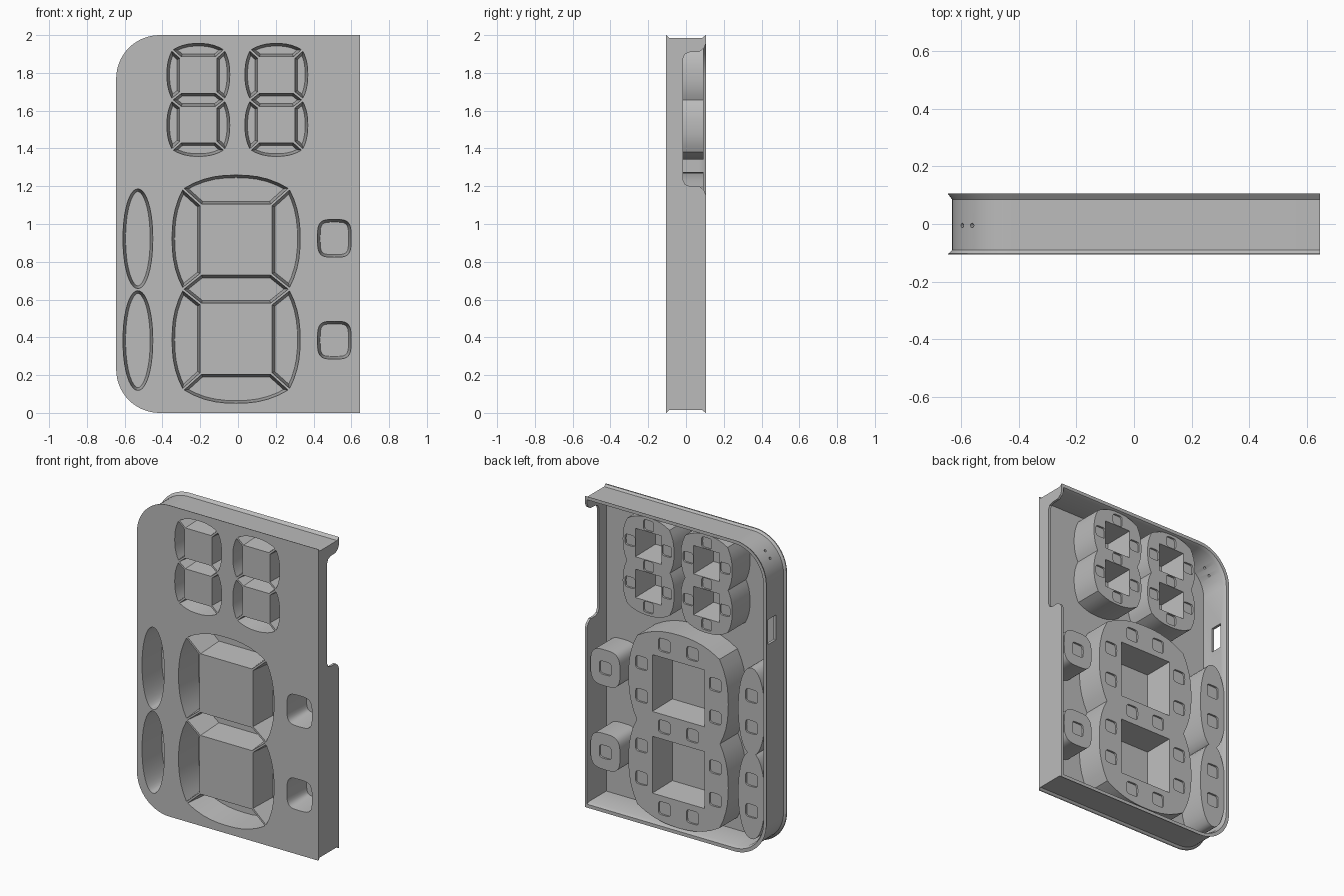
import bpy, bmesh, math
from mathutils import Vector

cube = bpy.data.objects.get("Cube")
if cube:
    bpy.data.objects.remove(cube, do_unlink=True)

grey = bpy.data.materials.new("plain grey")
grey.use_nodes = True
COLOUR = (0.5, 0.5, 0.5, 1)
grey.diffuse_color = COLOUR
grey.node_tree.nodes["Principled BSDF"].inputs["Base Color"].default_value = COLOUR

FRONT, INNER, FLOOR, BACK = -0.105, -0.09, 0.075, 0.092


# ---- helpers: loops are lists of (x, z) ----
def offset(loop, d):
    """Move a counter-clockwise loop inwards by d with mitred corners."""
    out = []
    for i, p in enumerate(loop):
        p = Vector(p)
        e1 = (p - Vector(loop[i - 1])).normalized()
        e2 = (Vector(loop[(i + 1) % len(loop)]) - p).normalized()
        n1, n2 = Vector((-e1.y, e1.x)), Vector((-e2.y, e2.x))
        m = (n1 + n2) / (1 + n1.dot(n2))
        out.append(tuple(p + m * d))
    return out


def place(loop, cx, cz, s=1):
    return [(cx + x * s, cz + z * s) for x, z in loop]


def squircle(cx, cz, a, b, power, count=32):
    def f(v):
        return math.copysign(abs(v) ** (2 / power), v)
    angles = [2 * math.pi * i / count for i in range(count)]
    return [(cx + a * f(math.cos(t)), cz + b * f(math.sin(t))) for t in angles]


def arc(p, q, bulge, count=10):
    """Shallow arc from p towards q bulging to the right; q is left out."""
    p, q = Vector(p), Vector(q)
    d = (q - p).normalized()
    n = Vector((d.y, -d.x))
    return [tuple(p.lerp(q, i / count) + n * bulge * (1 - abs(2 * i / count - 1) ** 2.4))
            for i in range(count)]


def finish(ob):
    ob.data.materials.clear()
    ob.data.materials.append(grey)
    bpy.ops.object.select_all(action='DESELECT')
    ob.select_set(True)
    bpy.context.view_layer.objects.active = ob
    bpy.ops.object.shade_smooth_by_angle(angle=math.radians(28))
    return ob


def from_bmesh(name, bm):
    bmesh.ops.recalc_face_normals(bm, faces=bm.faces)
    me = bpy.data.meshes.new(name)
    bm.to_mesh(me)
    bm.free()
    ob = bpy.data.objects.new(name, me)
    bpy.context.collection.objects.link(ob)
    return ob


def loft(bm, rings, cap=(False, False), ring_closed=False):
    rows = [[bm.verts.new((x, y, z)) for x, z in loop] for y, loop in rings]
    pairs = list(zip(rows, rows[1:])) + ([(rows[-1], rows[0])] if ring_closed else [])
    for a, b in pairs:
        for i in range(len(a)):
            j = (i + 1) % len(a)
            bm.faces.new((a[i], a[j], b[j], b[i]))
    for use, row in zip(cap, (rows[0], rows[-1])):
        if use:
            bm.faces.new(row)


def plate(name, loops, y0, y1):
    """Flat sheet with holes: the first loop is the rim, the others are holes."""
    cu = bpy.data.curves.new(name, 'CURVE')
    cu.dimensions, cu.fill_mode, cu.extrude = '2D', 'BOTH', (y1 - y0) / 2
    for loop in loops:
        sp = cu.splines.new('POLY')
        sp.points.add(len(loop) - 1)
        for pt, (x, z) in zip(sp.points, loop):
            pt.co = (x, z, 0, 1)
        sp.use_cyclic_u = True
    ob = bpy.data.objects.new(name, cu)
    bpy.context.collection.objects.link(ob)
    ob.location.y = (y0 + y1) / 2
    ob.rotation_euler.x = math.pi / 2
    bpy.ops.object.select_all(action='DESELECT')
    ob.select_set(True)
    bpy.context.view_layer.objects.active = ob
    bpy.ops.object.convert(target='MESH')
    return finish(bpy.context.view_layer.objects.active)


def outline(d, right=0.0):
    """Case outline: square on the right, rounded on the left."""
    r, x1, left, low, high = 0.23 - d, 0.645 - right, -0.645 + d, d, 2 - d
    loop = [(x1, low), (x1, high)]
    for cz, start in ((high - r, 90), (low + r, 180)):
        for i in range(17):
            t = math.radians(start + 90 * i / 16)
            loop.append((left + r + r * math.cos(t), cz + r * math.sin(t)))
    return loop


# ---- digit template ----
U, W, TOP, WELL, MID, HIGH = 0.285, 0.06, 0.535, 0.185, 0.08, 0.445


def mirror(loop, sx, sz):
    out = [(x * sx, z * sz) for x, z in loop]
    return out[::-1] if sx * sz < 0 else out


side = arc((U, 0), (U, TOP), W) + [(U, TOP), (WELL, HIGH), (WELL, MID)]
top = arc((U, TOP), (-U, TOP), 0.075) + [(-U, TOP), (-WELL, HIGH), (WELL, HIGH)]
bar = [(U, 0), (WELL, MID), (-WELL, MID), (-U, 0), (-WELL, -MID), (WELL, -MID)]
segments = [mirror(side, a, b) for a in (1, -1) for b in (1, -1)]
segments += [top, mirror(top, 1, -1), bar]
half = arc((U, 0), (U, TOP), W) + arc((U, TOP), (-U, TOP), 0.075) + arc((-U, TOP), (-U, 0), W)
figure = half + [(-x, -z) for x, z in half]
wells = [[(-WELL, a), (WELL, a), (WELL, b), (-WELL, b)] for a, b in ((MID, HIGH), (-HIGH, -MID))]

# ---- light chambers: digits, side lenses and colon dots ----
big_pads = [(x, z) for x in (-0.1, 0.1) for z in (-0.525, 0, 0.525)]
big_pads += [(a * 0.262, b * z) for a in (1, -1) for b in (1, -1) for z in (0.16, 0.37)]
small_pads = [(0, z) for z in (-0.525, 0, 0.525)]
small_pads += [(a * 0.262, b * 0.27) for a in (1, -1) for b in (1, -1)]

chambers = []  # name, outer loop, cavities, wells, recess centres, recess half size
for name, cx, cz, s, pads, size in (("large_digit", -0.01, 0.655, 1, big_pads, 0.042),
                                    ("small_digit_right", -0.21, 1.657, 0.5, small_pads, 0.035),
                                    ("small_digit_left", 0.203, 1.657, 0.5, small_pads, 0.035)):
    chambers.append((name, place(figure, cx, cz, s), [place(g, cx, cz, s) for g in segments],
                     [place(w, cx, cz, s) for w in wells], place(pads, cx, cz, s), size))
for level, cz in (("upper", 0.922), ("lower", 0.383)):
    lens = squircle(-0.53, cz, 0.085, 0.27, 2.1, 40)
    chambers.append((level + "_lens", lens, [lens], [], [(-0.53, cz - 0.1), (-0.53, cz + 0.1)], 0.042))
    dot = squircle(0.51, cz + 0.002, 0.095, 0.106, 3.6)
    chambers.append((level + "_dot", dot, [dot], [], [(0.51, cz)], 0.042))

openings, sockets = [], []
for name, outer, cavities, pits, pads, size in chambers:
    shell = offset(outer, -0.01)
    bm = bmesh.new()
    loft(bm, [(INNER - 0.003, shell), (BACK, shell)])
    for c in cavities:
        mouth = offset(c, 0.006)
        openings.append(mouth)
        loft(bm, [(FRONT, mouth), (FLOOR, offset(c, 0.02))], cap=(False, True))
    for p in pits:
        loft(bm, [(INNER, offset(p, 0.015)), (BACK, p)], cap=(True, False))
    finish(from_bmesh(name + "_chamber", bm))
    recesses = [squircle(x, z, size, size, 5, 24) for x, z in pads]
    plate(name + "_back", [shell] + pits + recesses, FLOOR + 0.005, BACK)
    plate(name + "_recess_floor", [shell] + pits, FLOOR + 0.001, FLOOR + 0.004)
    sockets.append(offset(outer, 0.01))

# ---- front panel and its inner face ----
plate("front_panel", [outline(0)] + openings, FRONT, FRONT + 0.003)
plate("inner_panel", [outline(0.03, 0.01)] + openings, INNER - 0.003, INNER)

# ---- case wall with flared rims ----
bm = bmesh.new()
loft(bm, [(FRONT, outline(0)), (INNER, outline(0.015)), (0.085, outline(0.015)),
          (0.105, outline(0)), (0.105, outline(0.022, 0.015)), (0.085, outline(0.032, 0.015)),
          (FRONT + 0.002, outline(0.032, 0.015))], ring_closed=True)
wall = from_bmesh("case_wall", bm)

# ---- cutters: cable notch, wall slot and two cord holes ----
bm = bmesh.new()
notch = [(0.13, 1.15), (0.105, 1.155), (0.095, 1.18), (0.07, 1.2), (0.02, 1.2), (-0.005, 1.21),
         (-0.017, 1.235), (-0.017, 1.875), (-0.005, 1.9), (0.02, 1.91), (0.07, 1.912),
         (0.095, 1.93), (0.105, 1.955), (0.13, 1.96)]
ends = [[bm.verts.new((x, y, z)) for y, z in notch] for x in (0.6, 0.7)]
for row in ends:
    bm.faces.new(row)
for i in range(len(notch)):
    bm.faces.new((ends[0][i - 1], ends[0][i], ends[1][i], ends[1][i - 1]))
loft(bm, [(-0.015, [(-0.7, 1.37), (-0.56, 1.37), (-0.56, 1.53), (-0.7, 1.53)]),
          (0.065, [(-0.7, 1.37), (-0.56, 1.37), (-0.56, 1.53), (-0.7, 1.53)])], cap=(True, True))
for x, z in ((-0.587, 1.88), (-0.553, 1.92)):
    res = bmesh.ops.create_cone(bm, cap_ends=True, segments=12, radius1=0.008, radius2=0.008, depth=0.12)
    for v in res["verts"]:
        c = v.co.copy()
        v.co = (x + (c.x - c.z) * 0.7071, c.y - 0.005, z + (c.x + c.z) * 0.7071)
cutter = from_bmesh("wall_cutter", bm)
cutter.hide_render = True
mod = wall.modifiers.new("cuts", 'BOOLEAN')
mod.operation, mod.solver, mod.object = 'DIFFERENCE', 'EXACT', cutter
bpy.context.view_layer.objects.active = wall
bpy.ops.object.modifier_apply(modifier=mod.name)
bpy.data.objects.remove(cutter, do_unlink=True)
finish(wall)
